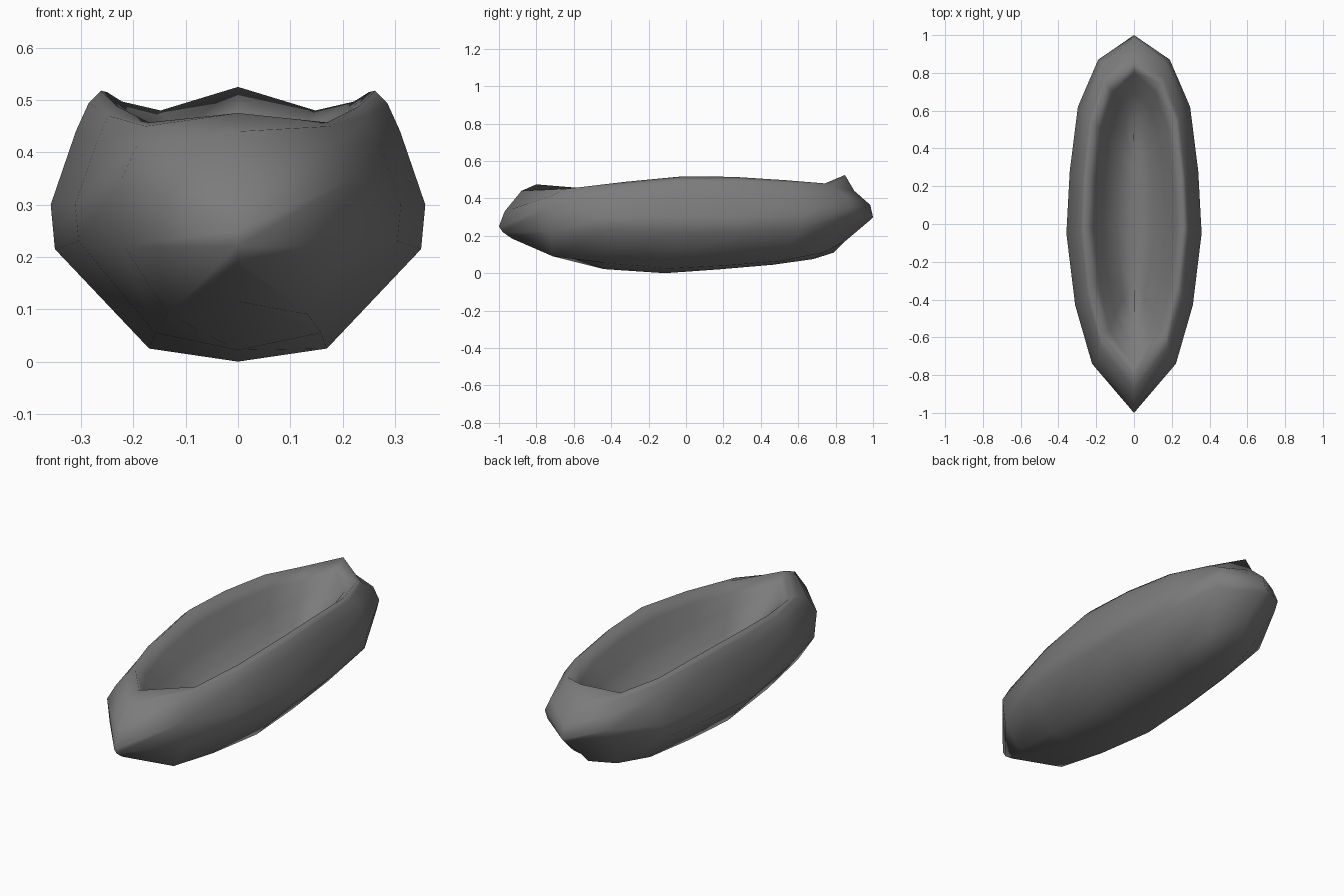
import bpy
import bmesh

cube = bpy.data.objects.get("Cube")
if cube:
    bpy.data.objects.remove(cube, do_unlink=True)

# Plan outline of one side, front tip to back tip: share of length, share of half width
OUTLINE = [(0, 0), (.13, .62), (.285, .87), (.475, 1), (.64, .95), (.81, .83), (.935, .53), (1, 0)]


def level(z):
    return [z] * len(OUTLINE)


# Each ring: half width, bluntness of the ends, front end, back end, heights from front to back
RINGS = [
    # keel line
    (0, 1, -.93, .79, [.185, .115, .022, 0, .02, .045, .075, .11]),
    # bottom edge
    (.17, .5, -.945, .85, [.195, .09, .055, .025, .04, .065, .11, .17]),
    # lower and upper edge of the widest band
    (.35, 1, -.98, .98, [.22, .22, .23, .215, .22, .23, .3, .28]),
    (.358, 1, -1, 1, [.25, .35, .3, .3, .3, .31, .35, .3]),
    # upper side and shoulder
    (.31, 1, -.97, .985, [.33, .415, .42, .44, .44, .43, .415, .365]),
    (.285, 1, -.88, .9, [.44, .45, .47, .495, .495, .48, .46, .44]),
    # rim with raised tips
    (.262, .9, -.8, .85, [.475, .457, .488, .518, .515, .497, .48, .525]),
    # inner lip, inner wall and floor
    (.215, 1, -.76, .8, [.43, .42, .44, .46, .46, .45, .44, .47]),
    (.165, 1, -.66, .7, level(.36)),
    (.09, 1, -.54, .6, level(.29)),
    (0, 1, -.4, .45, level(.25)),
]


def add_ring(bm, width, bluntness, front, back, heights):
    """Closed loop of vertices: one side forward to back, then the mirrored side."""
    half = [(share ** bluntness * width, front + t * (back - front), z)
            for (t, share), z in zip(OUTLINE, heights)]
    mirrored = [(-x, y, z) for x, y, z in half[-2:0:-1]]
    return [bm.verts.new(p) for p in half + mirrored]


def make_material(name, color):
    mat = bpy.data.materials.new(name)
    mat.use_nodes = True
    mat.diffuse_color = color
    shader = next(n for n in mat.node_tree.nodes if n.type == 'BSDF_PRINCIPLED')
    shader.inputs["Base Color"].default_value = color
    shader.inputs["Roughness"].default_value = 0.8
    return mat


# Hollow hull: bridge neighbouring rings, then weld the keel and floor lines
bm = bmesh.new()
rings = [add_ring(bm, *ring) for ring in RINGS]
for low, high in zip(rings, rings[1:]):
    count = len(low)
    for i in range(count):
        j = (i + 1) % count
        bm.faces.new((low[i], low[j], high[j], high[i]))
bmesh.ops.remove_doubles(bm, verts=bm.verts, dist=0.0005)
bmesh.ops.recalc_face_normals(bm, faces=bm.faces)
for face in bm.faces:
    face.smooth = True

mesh = bpy.data.meshes.new("hollow_hull")
bm.to_mesh(mesh)
bm.free()
mesh.materials.append(make_material("dark grey", (.2, .2, .2, 1)))
hull = bpy.data.objects.new("hollow_hull", mesh)
bpy.context.collection.objects.link(hull)
